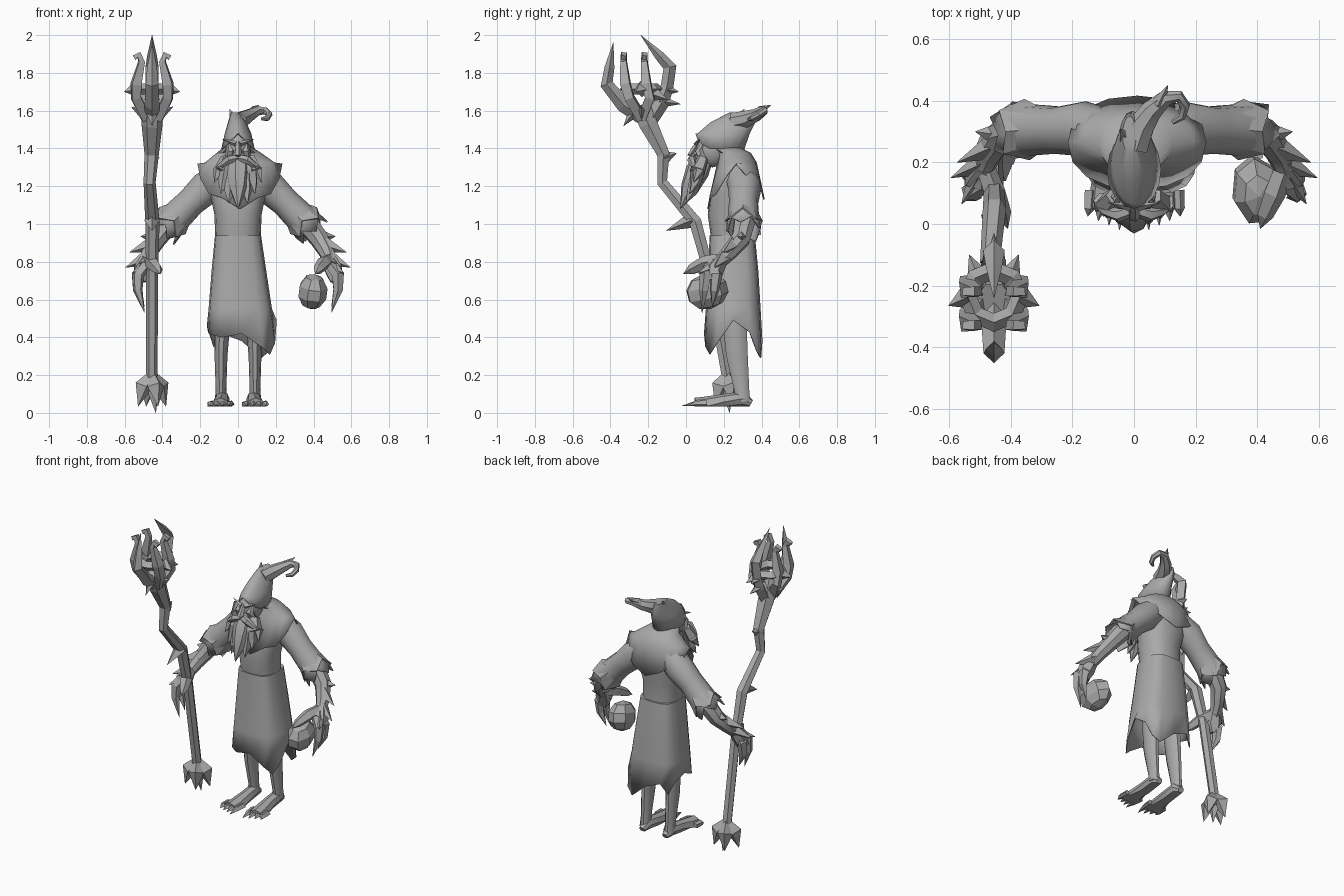
import bpy
import math
from mathutils import Vector

if "Cube" in bpy.data.objects:
    bpy.data.objects.remove(bpy.data.objects["Cube"], do_unlink=True)

GREY = (0.4, 0.4, 0.4, 1)
stone = bpy.data.materials.new("stone_grey")
stone.use_nodes = True
stone.diffuse_color = GREY
stone.node_tree.nodes["Principled BSDF"].inputs["Base Color"].default_value = GREY


def finish(obj, name, smooth=True, thickness=0):
    """Name, colour and shade one part."""
    obj.name = name
    obj.data.materials.append(stone)
    bpy.ops.object.select_all(action='DESELECT')
    obj.select_set(True)
    bpy.context.view_layer.objects.active = obj
    if smooth:
        bpy.ops.object.shade_smooth_by_angle(angle=math.radians(40))
    if thickness:
        shell = obj.modifiers.new("shell", 'SOLIDIFY')
        shell.thickness = thickness
    return obj


def skin(name, rings, cap_start=True, cap_end=True, smooth=True, thickness=0):
    """Join equal rings of points into one surface."""
    sides = len(rings[0])
    faces = []
    for row in range(len(rings) - 1):
        for i in range(sides):
            j = (i + 1) % sides
            low, high = row * sides, (row + 1) * sides
            faces.append((low + i, low + j, high + j, high + i))
    if cap_start:
        faces.append(tuple(reversed(range(sides))))
    if cap_end:
        last = (len(rings) - 1) * sides
        faces.append(tuple(range(last, last + sides)))
    mesh = bpy.data.meshes.new(name)
    mesh.from_pydata([p for ring in rings for p in ring], [], faces)
    mesh.update()
    obj = bpy.data.objects.new(name, mesh)
    bpy.context.collection.objects.link(obj)
    return finish(obj, name, smooth, thickness)


def loft(name, levels, hem=None, sides=16, power=1, **options):
    """Stack ellipses (z, centre x, centre y, radius x, radius y); hem sets the first ring's
    heights and a power below one squares the section."""
    rings = []
    for row, (z, cx, cy, rx, ry) in enumerate(levels):
        ring = []
        for i in range(sides):
            c, s = math.cos(math.tau * i / sides), math.sin(math.tau * i / sides)
            c, s = (math.copysign(abs(v) ** power if abs(v) > .01 else 0, v) for v in (c, s))
            height = hem[i] if hem and row == 0 else z
            ring.append((cx + rx * c, cy + ry * s, height))
        rings.append(ring)
    return skin(name, rings, cap_start=hem is None, **options)


def tube(name, path, sides=6, side=1, jag=0, floor=None, **options):
    """Sweep a polygon along points (x, y, z, radius); jag makes a ragged end."""
    points = [Vector((x * side, y, z)) for x, y, z, r in path]
    rings, turn, previous = [], None, None
    for k, centre in enumerate(points):
        ahead = points[min(k + 1, len(points) - 1)] - points[max(k - 1, 0)]
        ahead.normalize()
        if turn is None:
            turn = ahead.to_track_quat('Z', 'Y')
        else:
            turn = previous.rotation_difference(ahead) @ turn
        previous = ahead
        radius = max(path[k][3], 0.001)
        ring = []
        for i in range(sides):
            angle = math.tau * i / sides
            p = centre + turn @ Vector((math.cos(angle), math.sin(angle), 0)) * radius
            if jag and k == len(points) - 1:
                p += ahead * jag * (1 if i % 2 else -1)
            if floor is not None:
                p.z = max(p.z, floor)
            ring.append(p)
        rings.append(ring)
    return skin(name, rings, **options)


def spike(name, base, tip, radius, side=1):
    return tube(name, [(*base, radius), (*tip, 0)], sides=4, side=side, smooth=False)


# Robe skirt with a torn hem, then the torso
loft("robe_skirt", [(.4, .02, .25, .185, .155), (.55, .012, .25, .168, .145),
                    (.75, .005, .25, .145, .133), (.94, 0, .245, .122, .12)],
     hem=[.49, .43, .33, .29, .38, .42, .35, .43, .46, .42, .41, .4, .42, .35, .31, .37],
     power=.6, thickness=.006)
loft("torso", [(.92, 0, .245, .12, .112), (1.05, 0, .235, .125, .12), (1.15, 0, .25, .145, .125),
               (1.26, 0, .265, .165, .11), (1.35, 0, .25, .1, .08), (1.42, 0, .2, .06, .06)], power=.85)

# Shoulder mantle: broad flat top, pointed at the shoulders, draped front and back
loft("mantle", [(1.2, .01, .265, .225, .152), (1.325, .01, .27, .185, .105),
                (1.375, .005, .26, .12, .085), (1.41, 0, .2, .07, .08)],
     hem=[1.32, 1.25, 1.22, 1.17, 1.13, 1.17, 1.22, 1.25, 1.32, 1.24, 1.16, 1.14, 1.08, 1.14, 1.16, 1.24],
     power=.9, thickness=.008)

# Head, nose, brows
bpy.ops.mesh.primitive_uv_sphere_add(segments=12, ring_count=8, location=(0, .14, 1.4))
bpy.context.object.scale = (.07, .09, .1)
finish(bpy.context.object, "head")
tube("nose", [(0, .08, 1.45, .008), (0, .045, 1.4, .016), (0, .025, 1.37, .02), (0, .06, 1.35, .01)], sides=5)
for s in (1, -1):
    spike("brow", (.012, .055, 1.425), (.085, .07, 1.45), .015, s)
    tube("cheek", [(.04, .09, 1.42, .015), (.04, .07, 1.385, .025), (.05, .09, 1.34, .02)], side=s)
    tube("moustache", [(.005, .045, 1.35, .02), (.05, .03, 1.34, .024),
                       (.09, .04, 1.31, .016), (.12, .05, 1.3, 0)], side=s)

# Beard: one long lock and shorter ones fanned to each side
tube("beard_centre", [(0, .1, 1.36, .05), (0, .06, 1.28, .065), (0, .02, 1.19, .05), (0, -.03, 1.08, 0)], sides=7)
for s in (1, -1):
    for k, (x, drop) in enumerate([(.05, 1.11), (.09, 1.16), (.125, 1.22)]):
        tube("beard_lock", [(x * .5, .09, 1.35, .03), (x * .7, .06, 1.28, .042),
                            (x * .85, .03 + k * .02, drop + .06, .03), (x, k * .02, drop, 0)],
             sides=5, side=s, smooth=False)

# Hat: hood over the head, crown leaning back and a curled tail
loft("hat_hood", [(1.4, 0, .175, .088, .125), (1.48, 0, .2, .07, .138),
                  (1.54, -.005, .25, .048, .118), (1.59, -.015, .29, .022, .06)],
     hem=[1.4, 1.39, 1.38, 1.375, 1.37, 1.375, 1.38, 1.39, 1.4, 1.4, 1.42, 1.45, 1.48, 1.45, 1.42, 1.4],
     thickness=.006)
tube("hat_tail", [(0, .25, 1.54, .05), (.025, .32, 1.555, .046), (.06, .37, 1.575, .036),
                  (.105, .41, 1.6, .026), (.145, .415, 1.6, .02), (.165, .385, 1.58, .018),
                  (.155, .35, 1.56, .015), (.125, .33, 1.555, .008)], sides=7)
spike("hat_peak", (-.02, .27, 1.55), (-.045, .31, 1.61), .03)
spike("hat_tip", (.08, .39, 1.6), (.11, .45, 1.63), .025)

# Legs, feet and pointed toes
for s in (1, -1):
    loft("leg", [(.06, s * .09, .3, .034, .042), (.12, s * .09, .295, .028, .042), (.3, s * .09, .27, .034, .06),
                 (.45, s * .085, .26, .042, .065), (.65, s * .07, .25, .05, .07)], sides=10)
    tube("foot", [(.085, .345, .05, .02), (.085, .3, .075, .04), (.085, .2, .058, .042),
                  (.09, .11, .035, .052), (.095, .05, .03, .05)], sides=8, side=s, floor=.035)
    for k in range(4):
        x = .04 + k * .034
        tube("toe", [(x, .11, .045, .022), (x + .004, .05, .045, .019), (x + .008, -.02 + k * .015, .038, 0)],
             sides=5, side=s, floor=.035, smooth=False)

# Arms: sleeve, ragged cuff, forearm, clawed hand and thorns
THORNS = [((.485, .2, .82), (.595, .15, .77)), ((.5, .16, .78), (.56, .065, .74)),
          ((.46, .25, .89), (.575, .2, .85)), ((.44, .29, .93), (.515, .3, .935))]
for s in (1, -1):
    tube("sleeve", [(.09, .29, 1.25, .085), (.17, .31, 1.19, .09), (.25, .305, 1.115, .078),
                    (.34, .305, 1.025, .085), (.39, .305, .97, .094)],
         sides=10, side=s, jag=.025, cap_end=False, thickness=.008)
    tube("cuff_fold", [(.31, .31, 1.055, .076), (.365, .305, 1.0, .1)], sides=8, side=s, jag=.025,
         cap_start=False, cap_end=False, smooth=False, thickness=.008)
    tube("forearm", [(.36, .31, 1.01, .06), (.43, .29, .92, .052), (.47, .23, .85, .043),
                     (.49, .18, .8, .036), (.49, .13, .77, .04)], sides=8, side=s)
    tube("palm", [(.485, .19, .82, .036), (.505, .15, .76, .052), (.52, .14, .7, .036)], side=s)
    for k in range(2):
        y = .105 + k * .055
        tube("finger", [(.49, .13 + k * .02, .78, .03), (.53, y, .73, .034),
                        (.53, y - .01, .65, .026), (.495, y - .02, .53 + k * .03, 0)],
             sides=5, side=s, smooth=False)
    tube("thumb", [(.48, .17, .81, .034), (.455, .1, .795, .038), (.425, .03, .76, .028), (.41, -.015, .735, 0)],
         sides=5, side=s, smooth=False)
    for base, tip in THORNS:
        spike("arm_thorn", base, tip, .042, s)

# Faceted rock held in the left hand
bpy.ops.mesh.primitive_uv_sphere_add(segments=7, ring_count=5, radius=1, location=(.395, .11, .642))
bpy.context.object.scale = (.08, .118, .095)
bpy.context.object.rotation_euler = (.25, .1, .1)
finish(bpy.context.object, "held_rock", smooth=False)

# Crooked staff shaft, widening upward
tube("staff_shaft", [(-.457, .23, .12, .03), (-.457, .215, .2, .031), (-.455, .12, .75, .032),
                     (-.453, .05, 1.01, .038), (-.468, -.125, 1.22, .032), (-.457, -.12, 1.37, .038),
                     (-.455, -.2, 1.53, .056), (-.455, -.24, 1.63, .055)], smooth=False)
spike("staff_thorn_low", (-.455, .03, 1.02), (-.455, -.105, .965), .042)
spike("staff_thorn_high", (-.455, -.12, 1.35), (-.455, -.05, 1.375), .04)

# Staff head: ring, four hooked prongs and two tall horns
SX, SY = -.455, -.235
bpy.ops.mesh.primitive_torus_add(major_segments=8, minor_segments=4, major_radius=.085,
                                 minor_radius=.03, location=(SX, SY, 1.715))
finish(bpy.context.object, "staff_ring", smooth=False)
for s in (1, -1):
    for y in (-.32, -.21):
        tube("staff_prong", [(SX + s * .03, SY, 1.56, .035), (SX + s * .085, y + .02, 1.67, .034),
                             (SX + s * .085, y, 1.74, .036), (SX + s * .055, y - .01, 1.86, .022),
                             (SX + s * .07, y - .01, 1.895, .022), (SX + s * .095, y - .01, 1.88, .018)],
             sides=4, smooth=False)
    spike("ring_side_thorn", (SX + s * .08, SY, 1.715), (SX + s * .147, SY - .03, 1.7), .045)
    spike("ring_back_thorn", (SX + s * .05, SY + .06, 1.69), (SX + s * .08, -.1, 1.66), .04)
    spike("cup_thorn", (SX + s * .03, SY, 1.58), (SX + s * .11, SY, 1.62), .04)
tube("front_horn", [(SX, -.2, 1.54, .035), (SX, -.33, 1.63, .04), (SX, -.42, 1.74, .034),
                    (SX, -.405, 1.83, .026), (SX, -.385, 1.96, 0)], sides=4, smooth=False)
tube("back_horn", [(SX, -.19, 1.54, .035), (SX, -.13, 1.64, .04), (SX, -.1, 1.73, .034),
                   (SX, -.085, 1.83, .035), (SX, -.14, 1.89, .026), (SX, -.24, 2.0, 0)], sides=4, smooth=False)
spike("front_horn_thorn", (SX, -.27, 1.6), (SX, -.33, 1.52), .035)
spike("back_horn_thorn", (SX, -.14, 1.65), (SX, -.03, 1.635), .035)
spike("back_horn_barb", (SX, -.1, 1.71), (SX, -.04, 1.7), .03)

# Staff foot: thick claws spread around a centre point
for k in range(4):
    angle = math.tau * k / 4 + .4
    dx, dy = math.cos(angle), math.sin(angle)
    tube("staff_claw", [(SX, .22, .2, .025), (SX + dx * .05, .22 + dy * .045, .14, .048),
                        (SX + dx * .08, .22 + dy * .07, .035, 0)], sides=4, smooth=False)
spike("staff_point", (SX, .22, .16), (SX + .02, .23, 0), .045)
